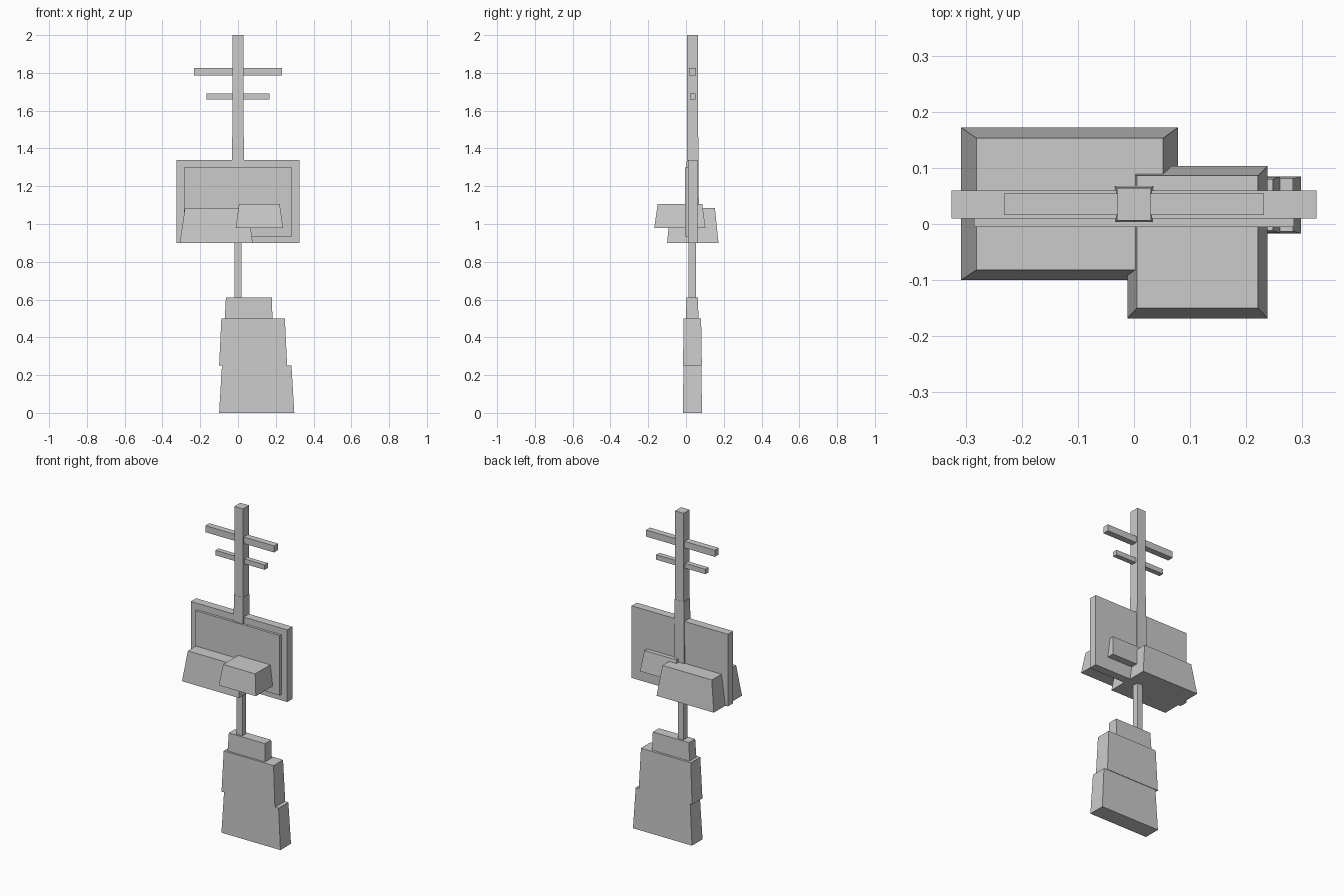
import bpy
import bmesh


def block(name, z0, z1, bottom, top=None):
    """Four-sided block; bottom and top are (x0, x1, y0, y1) rectangles."""
    top = top or bottom
    bm = bmesh.new()
    bmesh.ops.create_cube(bm, size=2)
    for v in bm.verts:
        x0, x1, y0, y1 = top if v.co.z > 0 else bottom
        v.co = (x1 if v.co.x > 0 else x0,
                y1 if v.co.y > 0 else y0,
                z1 if v.co.z > 0 else z0)
    mesh = bpy.data.meshes.new(name)
    bm.to_mesh(mesh)
    bm.free()
    obj = bpy.data.objects.new(name, mesh)
    bpy.context.collection.objects.link(obj)
    return obj


def centred(hx, hy, cy=0.035):
    return (-hx, hx, cy - hy, cy + hy)


# Stepped tapering base
block("base_lower", 0, 0.25, (-0.10, 0.298, -0.017, 0.085), (-0.085, 0.283, -0.013, 0.081))
block("base_middle", 0.25, 0.50, (-0.10, 0.26, -0.016, 0.084), (-0.088, 0.248, -0.012, 0.08))
block("base_upper", 0.50, 0.61, (-0.07, 0.182, 0.0, 0.066), (-0.064, 0.18, 0.003, 0.063))

# Lower pole and upper mast
block("pole", 0.55, 0.95, centred(0.019, 0.019, 0.033))
block("mast_sleeve", 0.95, 1.46, centred(0.036, 0.034), centred(0.031, 0.030))
block("mast", 1.40, 2.0, centred(0.029, 0.029))

# Crossbars
block("crossbar_upper", 1.785, 1.825, centred(0.232, 0.019))
block("crossbar_lower", 1.66, 1.69, centred(0.166, 0.015))

# Board with raised front panel
block("board", 0.90, 1.34, (-0.325, 0.325, 0.01, 0.06))
block("board_panel", 0.935, 1.30, (-0.285, 0.285, -0.005, 0.03))

# Tapered boxes straddling the board
block("box_left", 0.90, 1.085, (-0.308, 0.078, -0.10, 0.172), (-0.281, 0.052, -0.082, 0.153))
block("box_right", 0.98, 1.105, (-0.012, 0.238, -0.168, 0.103), (0.005, 0.221, -0.15, 0.086))
